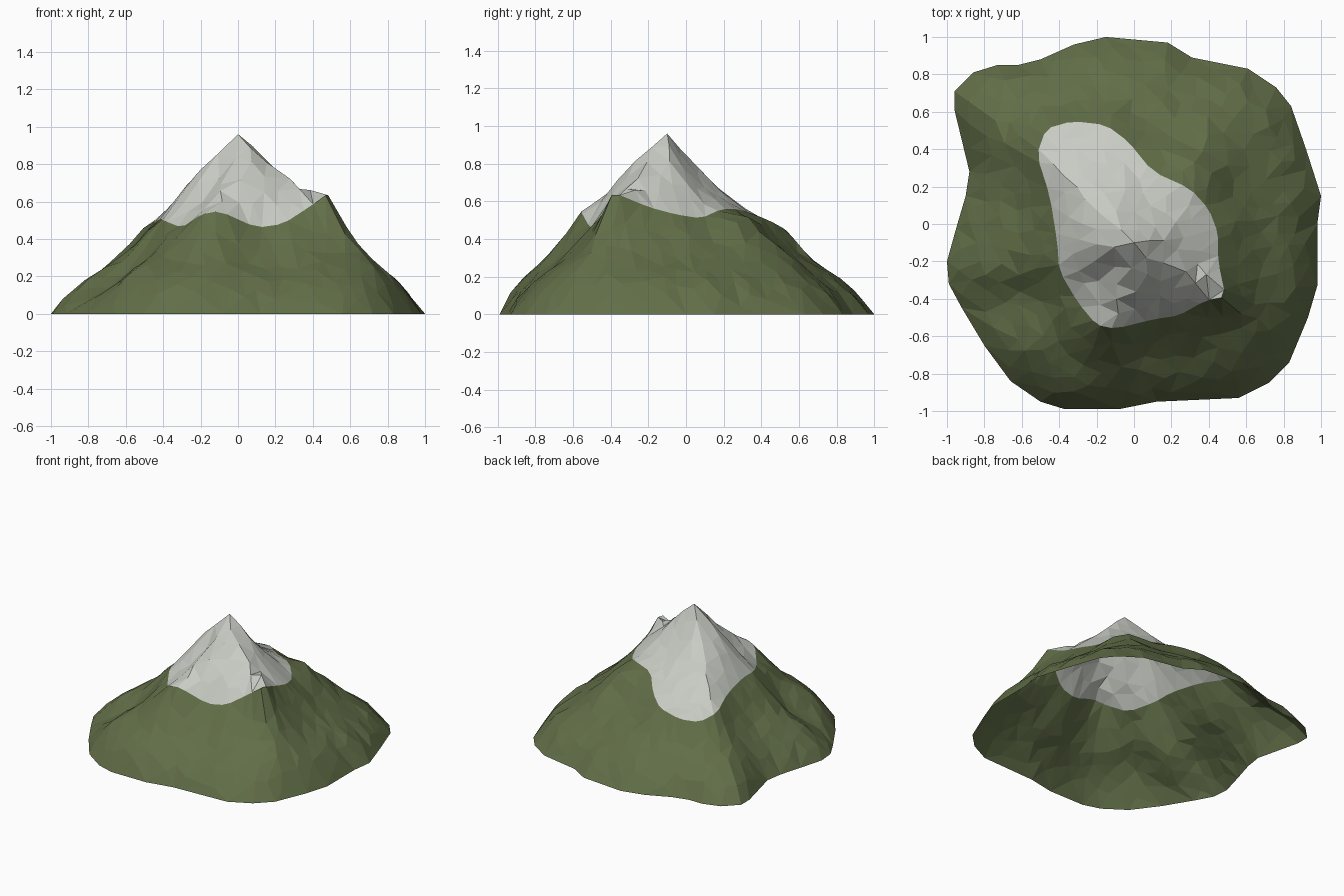
import bpy, bmesh, math, random
from mathutils import Vector
from mathutils.geometry import delaunay_2d_cdt

if "Cube" in bpy.data.objects:
    bpy.data.objects.remove(bpy.data.objects["Cube"])

random.seed(7)
PEAK = (0.0, -0.10, 0.96)

# Foot outline (x, y), counter-clockwise from +x
FOOT = [(.98, 0), (1, .15), (.92, .4), (.84, .63), (.76, .73), (.61, .83), (.31, .89),
        (.18, .97), (-.15, 1), (-.32, .96), (-.5, .88), (-.62, .85), (-.73, .85),
        (-.86, .81), (-.96, .71), (-.96, .61), (-.88, .28), (-.9, .15), (-.95, -.02),
        (-1, -.2), (-.99, -.32), (-.92, -.45), (-.80, -.65), (-.66, -.84), (-.5, -.95),
        (-.37, -.99), (-.08, -.99), (.12, -.95), (.56, -.93), (.72, -.85), (.83, -.74),
        (.93, -.5), (.98, -.33)]
# Snow line (x, y, z) and the height halfway up to the peak
SNOW = [(.45, -.05, .53, .74), (.40, .08, .51, .72), (.30, .19, .56, .70),
        (.10, .28, .56, .70), (-.03, .44, .50, .65), (-.15, .53, .45, .635),
        (-.33, .55, .42, .625), (-.47, .51, .42, .64), (-.52, .37, .45, .67),
        (-.45, .15, .49, .73), (-.41, -.1, .51, .77), (-.40, -.25, .50, .74),
        (-.30, -.42, .46, .65), (-.20, -.54, .53, .69), (-.10, -.56, .55, .73),
        (.10, -.51, .46, .79), (.24, -.49, .48, .76), (.38, -.41, .57, .73),
        (.49, -.39, .65, .75), (.45, -.20, .57, .74)]
# Slope profile: distance from snow line to foot, share of the snow line height
SLOPE = [(0, 1), (.14, .86), (.29, .68), (.43, .56), (.58, .455), (.73, .335),
         (.87, .195), (1, 0), (2, 0)]


def chaikin(pts):
    """Round a closed outline by cutting its corners."""
    out = []
    for p, q in zip(pts, pts[1:] + pts[:1]):
        out += [[u + (v - u) * t for u, v in zip(p, q)] for t in (.2, .8)]
    return out


def cross(p, d):
    return (p[0] - PEAK[0]) * d[1] - (p[1] - PEAK[1]) * d[0]


def sample(pts, d):
    """Point where the ray from the peak in direction d meets a closed outline."""
    for p, q in zip(pts, pts[1:] + pts[:1]):
        a, b = cross(p, d), cross(q, d)
        if a >= 0 > b or a > 0 >= b or b >= 0 > a or b > 0 >= a:
            r = [u + (v - u) * a / (a - b) for u, v in zip(p, q)]
            if (r[0] - PEAK[0]) * d[0] + (r[1] - PEAK[1]) * d[1] > 0:
                return r
    return pts[0]


def dist(p):
    return math.hypot(p[0] - PEAK[0], p[1] - PEAK[1])


def bump(a, centre, width):
    d = (a - math.radians(centre) + math.pi) % math.tau - math.pi
    return math.exp(-(d / math.radians(width)) ** 2)


SNOW = chaikin(SNOW)


def surface(x, y):
    """Height at x, y and position: 0 peak, 1 snow line, 2 foot."""
    d = (x - PEAK[0], y - PEAK[1])
    if math.hypot(*d) < 1e-5:
        return PEAK[2], 0
    a = math.atan2(d[1], d[0])
    s, f = sample(SNOW, d), sample(FOOT, d)
    r, rs, rf = dist((x, y)), dist(s), dist(f)
    if r <= rs:                                      # snow cap: quadratic profile
        t = r / rs
        z = PEAK[2] * (1 - t) * (1 - 2 * t) + 4 * s[3] * t * (1 - t) + s[2] * t * (2 * t - 1)
        z += .04 * bump(a, 328, 35) * max(0, 1 - abs(t - .25) / .25)
        return z, t
    t = min(1, (r - rs) / (rf - rs))                 # grass slope with ridges and gullies
    for (t0, h0), (t1, h1) in zip(SLOPE, SLOPE[1:]):
        if t0 <= t <= t1:
            h = h0 + (h1 - h0) * (t - t0) / (t1 - t0)
            break
    ridge = .05 * bump(a, 226, 10) - .07 * bump(a, 206, 11)
    shelf = .10 * math.exp(-((x - .36) ** 2 + (y - .40) ** 2) / .035) * min(1, t * 6)
    return s[2] * h + ridge * math.sin(math.pi * t) + shelf * (1 - t), 1 + t


def material(name, colour):
    m = bpy.data.materials.new(name)
    m.diffuse_color = (*colour, 1)
    m.use_nodes = True
    m.node_tree.nodes["Principled BSDF"].inputs["Base Color"].default_value = m.diffuse_color
    return m


# Outlines as fixed edges, then scattered points for irregular facets
points = [Vector(p[:2]) for p in FOOT + SNOW] + [Vector(PEAK[:2])]
nf, ns = len(FOOT), len(SNOW)
edges = [(i, (i + 1) % nf) for i in range(nf)]
edges += [(nf + i, nf + (i + 1) % ns) for i in range(ns)]
for _ in range(6000):
    p = Vector((random.uniform(-1, 1), random.uniform(-1, 1)))
    pos = surface(*p)[1]
    if pos < 1.95 and all((p - q).length > .07 for q in points):
        points.append(p)
flat, _, tris, *_ = delaunay_2d_cdt(points, edges, [], 1, 1e-5)

# Open-bottomed mountain shell
bm = bmesh.new()
verts = []
for p in flat:
    z, pos = surface(*p)
    if .05 < pos < .95 or 1.05 < pos < 1.95:
        z += random.uniform(-.009, .009)
    verts.append(bm.verts.new((p.x, p.y, 0 if pos > 1.995 else z)))
for tri in tris:
    face = bm.faces.new([verts[i] for i in tri])
    c = face.calc_center_median()
    face.material_index = 0 if surface(c.x, c.y)[1] < 1 else 1
    face.normal_update()
    if face.normal.z < 0:
        face.normal_flip()

mesh = bpy.data.meshes.new("mountain")
bm.to_mesh(mesh)
bm.free()
mesh.materials.append(material("snow", (.58, .60, .55)))
mesh.materials.append(material("grass", (.120, .155, .064)))
bpy.context.collection.objects.link(bpy.data.objects.new("mountain", mesh))
